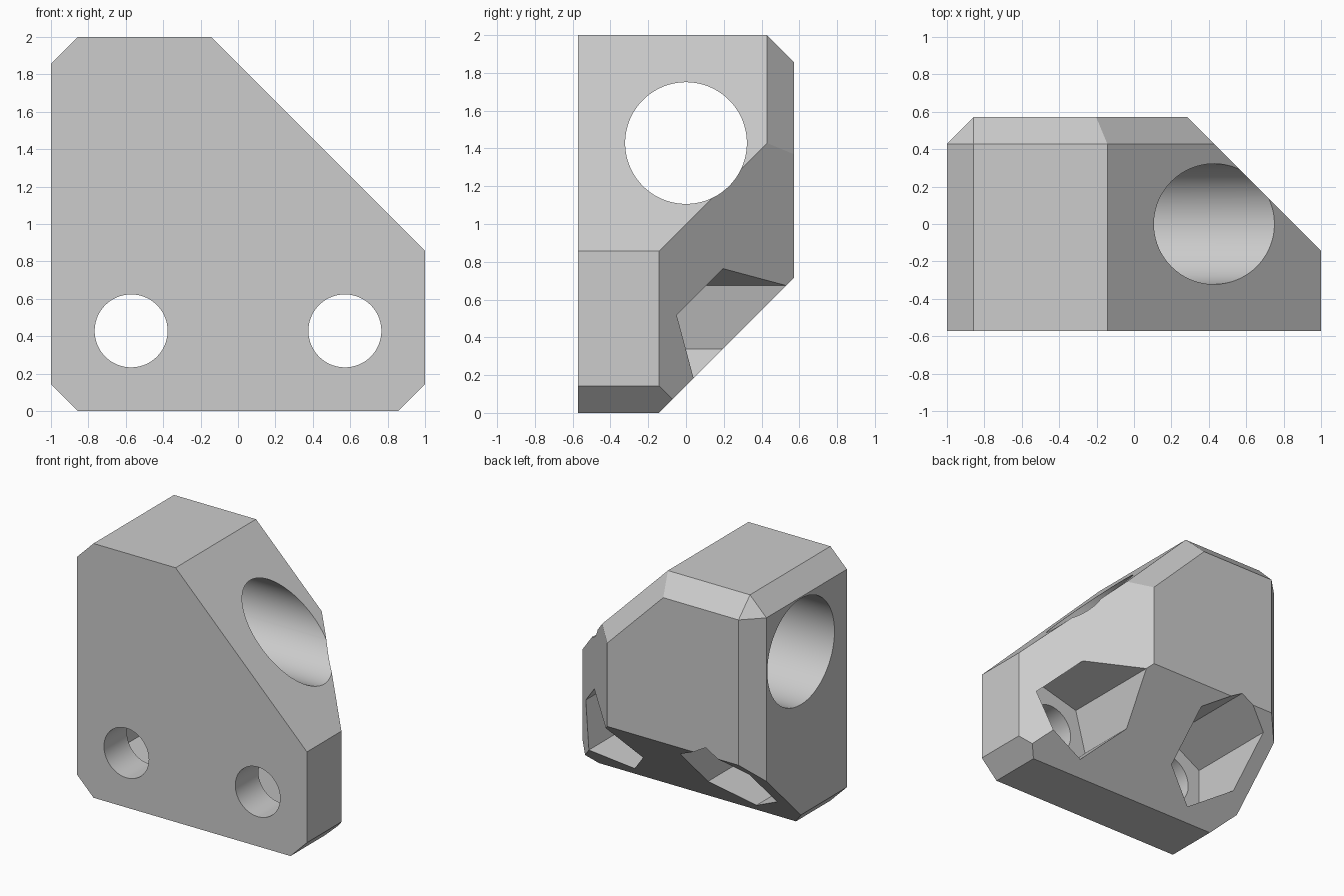
import bpy, bmesh, math
from mathutils import Matrix, Vector

if "Cube" in bpy.data.objects:
    bpy.data.objects.remove(bpy.data.objects["Cube"], do_unlink=True)

U = 1 / 7  # design unit: the block is 14 units wide, 8 deep and 14 tall


def add_object(name, bm):
    bmesh.ops.recalc_face_normals(bm, faces=bm.faces[:])
    mesh = bpy.data.meshes.new(name)
    bm.to_mesh(mesh)
    bm.free()
    obj = bpy.data.objects.new(name, mesh)
    bpy.context.collection.objects.link(obj)
    return obj


def cut_plane(bm, normal, distance):
    """Remove everything where normal . point > distance (in units)."""
    n = Vector(normal)
    point = n * (distance * U / n.length_squared)
    bmesh.ops.bisect_plane(bm, geom=bm.verts[:] + bm.edges[:] + bm.faces[:],
                           dist=1e-5, plane_co=point, plane_no=n.normalized(),
                           clear_outer=True)
    bmesh.ops.holes_fill(bm, edges=[e for e in bm.edges if e.is_boundary], sides=0)


def prism(name, sides, radius, start, end, axis, x=0, z=0, turn=0):
    """Cutter from start to end along the x or y axis; turn is its roll in degrees."""
    bm = bmesh.new()
    corners = [math.radians(turn + 360 * k / sides) for k in range(sides)]
    ring = []
    for a in corners:
        c, s = radius * math.cos(a), radius * math.sin(a)
        co = (x + c, start, z + s) if axis == "y" else (start, c, z + s)
        ring.append(bm.verts.new(Vector(co) * U))
    sweep = bmesh.ops.extrude_face_region(bm, geom=[bm.faces.new(ring)], use_keep_orig=True)
    length = (end - start) * U
    bmesh.ops.translate(bm, vec=(0, length, 0) if axis == "y" else (length, 0, 0),
                        verts=[v for v in sweep["geom"] if isinstance(v, bmesh.types.BMVert)])
    obj = add_object(name, bm)
    obj.hide_render = True
    return obj


# Block with its slopes and chamfers
bm = bmesh.new()
bmesh.ops.create_cube(bm, size=1)
bm.transform(Matrix.Translation((0, 0, 7 * U)) @ Matrix.Diagonal((14 * U, 8 * U, 14 * U, 1)))
r2 = math.sqrt(2)
for normal, distance in (
    ((1, 0, 1), 13),              # long upper slope
    ((1, 1, 0), 6),               # back slope on the left side
    ((0, 1, -1), -1),             # back underside slope
    ((-1, 0, 1), 20),             # top corner chamfer
    ((-1, 0, -1), 6),             # lower corner chamfers
    ((1, 0, -1), 6),
    ((-1, 1, 0), 10),             # back upright chamfer
    ((0, 1, 1), 17),              # back top chamfer
    ((1, r2, 1), 13 + 3 * r2),    # chamfer along the long slope
    ((-1, 1, 1), 23),             # corner triangle
):
    cut_plane(bm, normal, distance)
block = add_object("mounting_block", bm)

# Rod bore with its wide counterbore, screw holes and hexagonal nut pockets
cutters = [prism("rod_bore", 128, 2.255, -9, 9, "x", z=10),
           prism("counterbore", 128, 2.92, -9, -2.5, "x", z=10)]
for side, x, turn in (("right", -4, 30), ("left", 4, 15)):
    cutters.append(prism(side + "_screw_hole", 96, 1.365, -6, 6, "y", x, 3))
    cutters.append(prism(side + "_nut_pocket", 6, 2.43, -2, 6, "y", x, 3, turn))

bpy.context.view_layer.objects.active = block
for cutter in cutters:
    mod = block.modifiers.new(cutter.name, "BOOLEAN")
    mod.operation, mod.solver, mod.object = "DIFFERENCE", "EXACT", cutter
    bpy.ops.object.modifier_apply(modifier=mod.name)
    bpy.data.objects.remove(cutter, do_unlink=True)

# Single grey material
shade = (0.604, 0.604, 0.604, 1)
grey = bpy.data.materials.new("mid_grey")
grey.use_nodes = True
grey.diffuse_color = shade
grey.node_tree.nodes["Principled BSDF"].inputs["Base Color"].default_value = shade
block.data.materials.clear()
block.data.materials.append(grey)

# Smooth bores, crisp edges elsewhere
bpy.ops.object.select_all(action="DESELECT")
block.select_set(True)
bpy.ops.object.shade_smooth_by_angle(angle=math.radians(20))
